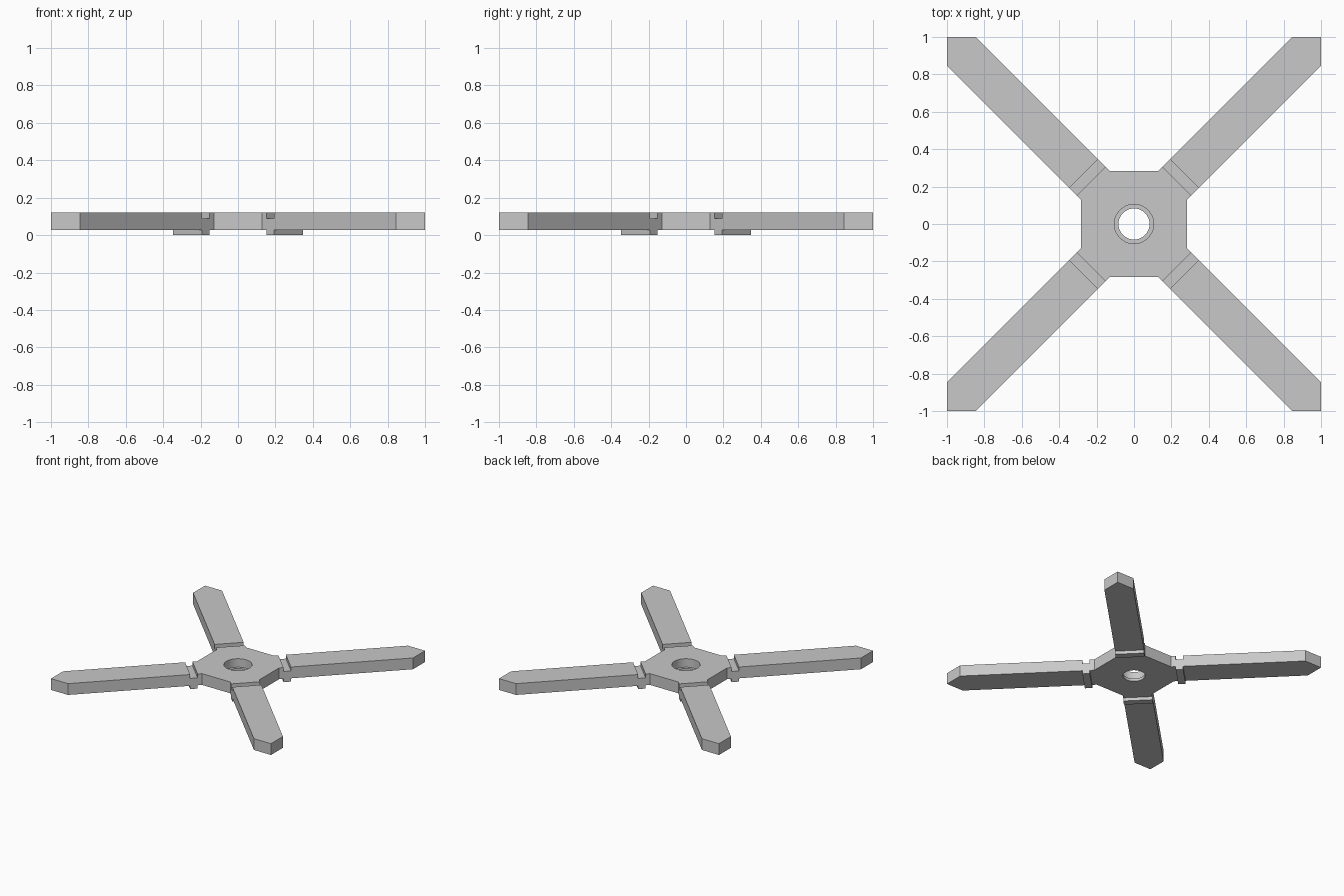
import bpy
import bmesh
from math import pi, radians, cos, sin
from mathutils import Matrix

cube = bpy.data.objects.get("Cube")
if cube:
    bpy.data.objects.remove(cube, do_unlink=True)

BOTTOM, TOP, SLOT_FLOOR = 0.027, 0.12, 0.088
HUB, BEVEL = 0.283, 0.155            # hub half side, arm tip chamfer
SLOT_IN, SLOT_OUT = 0.325, 0.381     # distances along the arm
ARM_WIDTH = BEVEL * 2 ** 0.5

grey = bpy.data.materials.new("Light grey")
grey.use_nodes = True
colour = (0.58, 0.58, 0.58, 1)
grey.diffuse_color = colour
grey.node_tree.nodes["Principled BSDF"].inputs["Base Color"].default_value = colour


def prism(name, points, z0, z1):
    """Extrude a flat outline between two heights."""
    bm = bmesh.new()
    face = bm.faces.new([bm.verts.new((x, y, z0)) for x, y in points])
    top = bmesh.ops.extrude_face_region(bm, geom=[face])["geom"]
    bmesh.ops.translate(bm, vec=(0, 0, z1 - z0),
                        verts=[g for g in top if isinstance(g, bmesh.types.BMVert)])
    bmesh.ops.recalc_face_normals(bm, faces=bm.faces)
    mesh = bpy.data.meshes.new(name)
    bm.to_mesh(mesh)
    bm.free()
    mesh.materials.append(grey)
    obj = bpy.data.objects.new(name, mesh)
    bpy.context.collection.objects.link(obj)
    return obj


def circle(radius, sides=64):
    return [(radius * cos(2 * pi * i / sides), radius * sin(2 * pi * i / sides))
            for i in range(sides)]


def cross_bar(name, quarter, width, z0, z1):
    """Bar lying across one diagonal arm."""
    w = width / 2
    bar = prism(name, [(SLOT_IN, -w), (SLOT_OUT, -w), (SLOT_OUT, w), (SLOT_IN, w)], z0, z1)
    bar.data.transform(Matrix.Rotation(radians(45 + 90 * quarter), 4, "Z"))
    return bar


def cut(target, cutter):
    mod = target.modifiers.new("Cut", "BOOLEAN")
    mod.operation = "DIFFERENCE"
    mod.solver = "EXACT"
    mod.object = cutter
    cutter.hide_render = True
    bpy.context.view_layer.objects.active = target
    bpy.ops.object.modifier_apply(modifier=mod.name)
    bpy.data.objects.remove(cutter, do_unlink=True)


# Square hub with four diagonal arms, one quarter outline turned four times
quarter_outline = [(HUB, HUB - BEVEL), (1, 1 - BEVEL), (1, 1),
                   (1 - BEVEL, 1), (HUB - BEVEL, HUB)]
outline = []
for q in range(4):
    c, s = (1, 0, -1, 0)[q], (0, 1, 0, -1)[q]
    outline += [(c * x - s * y, s * x + c * y) for x, y in quarter_outline]
frame = prism("cross_frame", outline, BOTTOM, TOP)

# Centre hole with a wider recess from the top
cut(frame, prism("hole_cutter", circle(0.083), -0.1, 0.3))
cut(frame, prism("recess_cutter", circle(0.105), BOTTOM + 0.023, 0.3))

# Slot across the top and rib across the underside of every arm
for q, corner in enumerate(("back_left", "back_right", "front_right", "front_left")):
    cut(frame, cross_bar("slot_cutter", q, ARM_WIDTH + 0.1, SLOT_FLOOR, 0.3))
    cross_bar(corner + "_arm_rib", q, ARM_WIDTH, 0, BOTTOM)

bpy.ops.object.select_all(action="DESELECT")
frame.select_set(True)
bpy.context.view_layer.objects.active = frame
bpy.ops.object.shade_smooth_by_angle(angle=radians(30))
